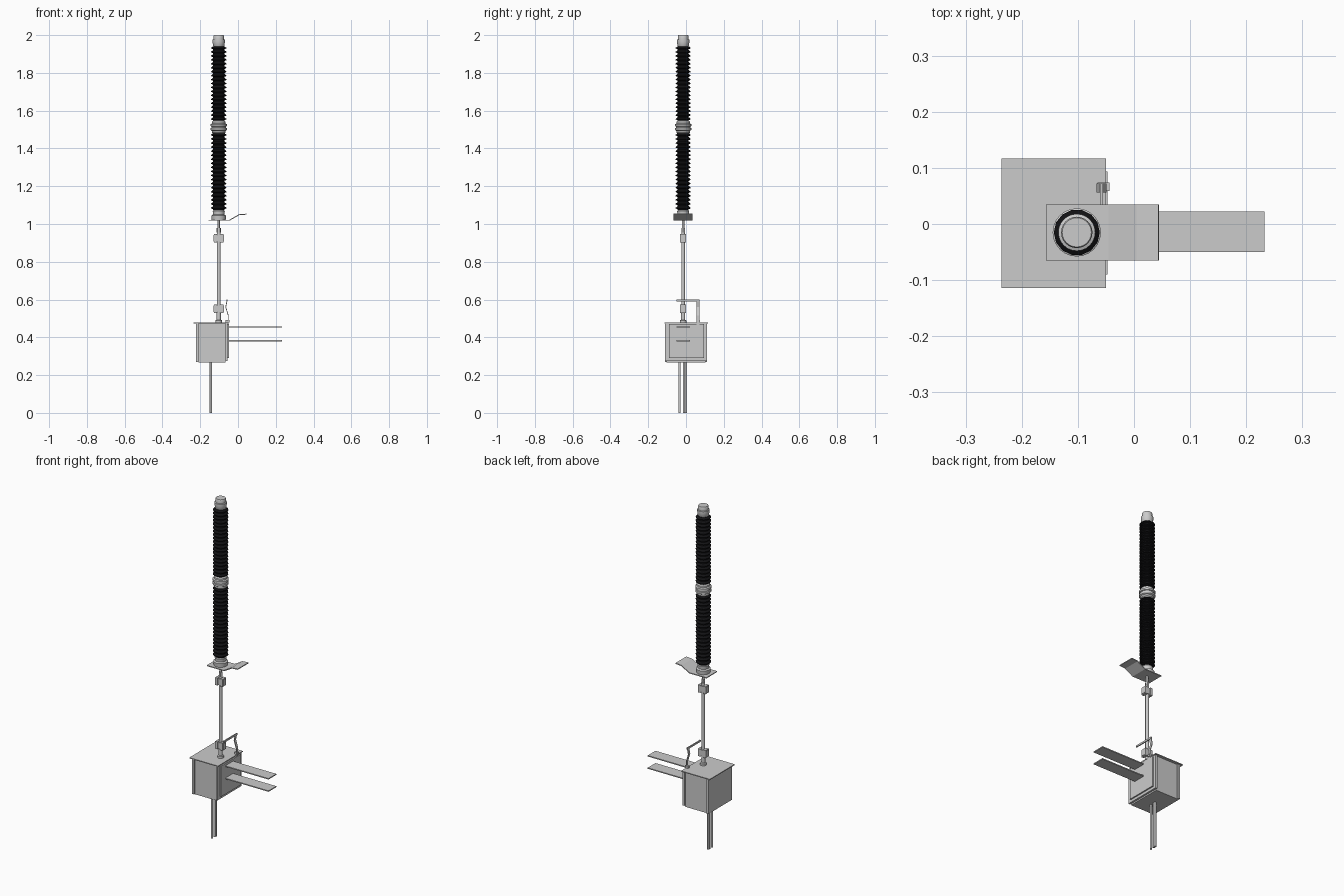
import bpy, bmesh, math
from mathutils import Vector

if "Cube" in bpy.data.objects:
    bpy.data.objects.remove(bpy.data.objects["Cube"])

CX, CY = -0.102, -0.015   # axis of the insulator column

black = bpy.data.materials.new("black_rubber")
black.diffuse_color = (0.006, 0.006, 0.007, 1)
black.use_nodes = True
black.node_tree.nodes["Principled BSDF"].inputs["Base Color"].default_value = black.diffuse_color


def make(name, verts, faces, mat=None, smooth=False):
    me = bpy.data.meshes.new(name)
    me.from_pydata(verts, [], faces)
    bm = bmesh.new()
    bm.from_mesh(me)
    bmesh.ops.recalc_face_normals(bm, faces=bm.faces)
    bm.to_mesh(me)
    bm.free()
    ob = bpy.data.objects.new(name, me)
    bpy.context.collection.objects.link(ob)
    if mat:
        me.materials.append(mat)
    if smooth:
        bpy.context.view_layer.objects.active = ob
        ob.select_set(True)
        bpy.ops.object.shade_smooth_by_angle(angle=math.radians(35))
        ob.select_set(False)
    return ob


def box(name, x0, x1, y0, y1, z0, z1):
    v = [(x, y, z) for x in (x0, x1) for y in (y0, y1) for z in (z0, z1)]
    f = [(0, 1, 3, 2), (4, 6, 7, 5), (0, 4, 5, 1), (2, 3, 7, 6), (0, 2, 6, 4), (1, 5, 7, 3)]
    return make(name, v, f)


def lathe(name, prof, n=24, x=CX, y=CY, mat=None, smooth=True):
    """Spin (radius, z) points about a vertical axis, capped at both ends."""
    v = [(x + r * math.cos(2 * math.pi * i / n), y + r * math.sin(2 * math.pi * i / n), z)
         for r, z in prof for i in range(n)]
    f = [(k * n + i, k * n + (i + 1) % n, (k + 1) * n + (i + 1) % n, (k + 1) * n + i)
         for k in range(len(prof) - 1) for i in range(n)]
    f += [tuple(range(n)), tuple(range(len(v) - n, len(v)))]
    return make(name, v, f, mat, smooth)


def bent_strip(name, path, y0, y1, t):
    """Sheet metal strip: (x, z) path with thickness, extruded along y."""
    pts = [Vector(p) for p in path]
    left, right = [], []
    for i, p in enumerate(pts):
        d = (pts[min(i + 1, len(pts) - 1)] - pts[max(i - 1, 0)]).normalized()
        n = Vector((-d.y, d.x)) * t / 2
        left.append(p + n)
        right.append(p - n)
    v = [(p.x, y, p.y) for y in (y0, y1) for p in left + right]
    m = len(pts)
    f = []
    for i in range(m - 1):
        for a, b in ((0, 2 * m), (m, 3 * m), (0, m), (2 * m, 3 * m)):
            f.append((a + i, a + i + 1, b + i + 1, b + i))
    for i in (0, m - 1):
        f.append((i, m + i, 3 * m + i, 2 * m + i))
    return make(name, v, f)


# Control cabinet
box("cabinet_body", -0.209, -0.066, -0.102, 0.102, 0.267, 0.474)
box("cabinet_door", -0.222, -0.208, -0.110, 0.110, 0.269, 0.474)
box("cabinet_back_panel", -0.067, -0.055, -0.110, 0.110, 0.275, 0.474)
box("cabinet_lid", -0.236, -0.050, -0.114, 0.117, 0.474, 0.479)
box("mounting_plate", -0.055, -0.047, -0.090, 0.094, 0.29, 0.47)

# Flat mounting bars
for name, z in (("upper_bar", 0.454), ("lower_bar", 0.382)):
    box(name, -0.05, 0.233, -0.050, 0.022, z - 0.003, z + 0.003)

# Cable pipes under the cabinet
for i, y in enumerate((-0.034, -0.011, 0.0)):
    lathe(f"cable_pipe_{i + 1}", [(0.006, 0), (0.006, 0.27)], 12, -0.144, y)

# Operating rod with end collars and couplings
lathe("rod_foot", [(0.017, 0.478), (0.017, 0.49), (0.011, 0.493), (0.011, 0.53)], 16)
lathe("operating_rod", [(0.010, 0.53), (0.010, 0.965), (0.006, 0.97), (0.006, 1.03)], 16)
lathe("rod_top_collar", [(0.011, 0.955), (0.011, 0.98)], 6, smooth=False)
for name, z in (("lower_coupling", 0.551), ("upper_coupling", 0.925)):
    box(name, CX - 0.027, CX + 0.027, CY - 0.013, CY + 0.013, z - 0.018, z + 0.018)
    for s in (-1, 1):
        box(name + "_lug", CX + s * 0.016 - 0.008, CX + s * 0.016 + 0.008,
            CY - 0.016, CY + 0.016, z - 0.022, z + 0.022)

# Bent bracket beside the cabinet
bent_strip("side_bracket", [(-0.051, 0.44), (-0.051, 0.515), (-0.065, 0.56), (-0.057, 0.60)],
           0.056, 0.072, 0.004)
box("side_bracket_arm", -0.061, -0.055, -0.050, 0.072, 0.589, 0.599)
box("side_bracket_clamp", -0.065, -0.044, 0.059, 0.074, 0.479, 0.492)

# Bent terminal plate below the insulator
bent_strip("terminal_plate", [(-0.157, 1.020), (-0.045, 1.020), (0.005, 1.049), (0.044, 1.052)],
           -0.065, 0.035, 0.005)

# Metal fittings
lathe("bottom_fitting", [(0.037, 1.022), (0.039, 1.045), (0.030, 1.05), (0.032, 1.068), (0.026, 1.076)])
lathe("middle_fitting", [(0.030, 1.478), (0.036, 1.484), (0.036, 1.493), (0.043, 1.497), (0.043, 1.508),
                         (0.038, 1.510), (0.038, 1.516), (0.043, 1.518), (0.043, 1.528),
                         (0.036, 1.532), (0.036, 1.541), (0.030, 1.547)])
lathe("top_fitting", [(0.026, 1.938), (0.030, 1.944), (0.033, 1.965), (0.033, 1.976), (0.028, 1.978),
                      (0.028, 1.996), (0.026, 2.0)])

# Ribbed insulators
for name, z0, z1 in (("lower_insulator", 1.073, 1.481), ("upper_insulator", 1.544, 1.941)):
    n = 19
    p = (z1 - z0) / n
    prof = []
    for i in range(n):
        z = z0 + i * p
        prof += [(0.030, z), (0.030, z + 0.25 * p), (0.041, z + 0.45 * p), (0.041, z + 0.6 * p)]
    prof.append((0.030, z1))
    lathe(name, prof, 14, mat=black)
